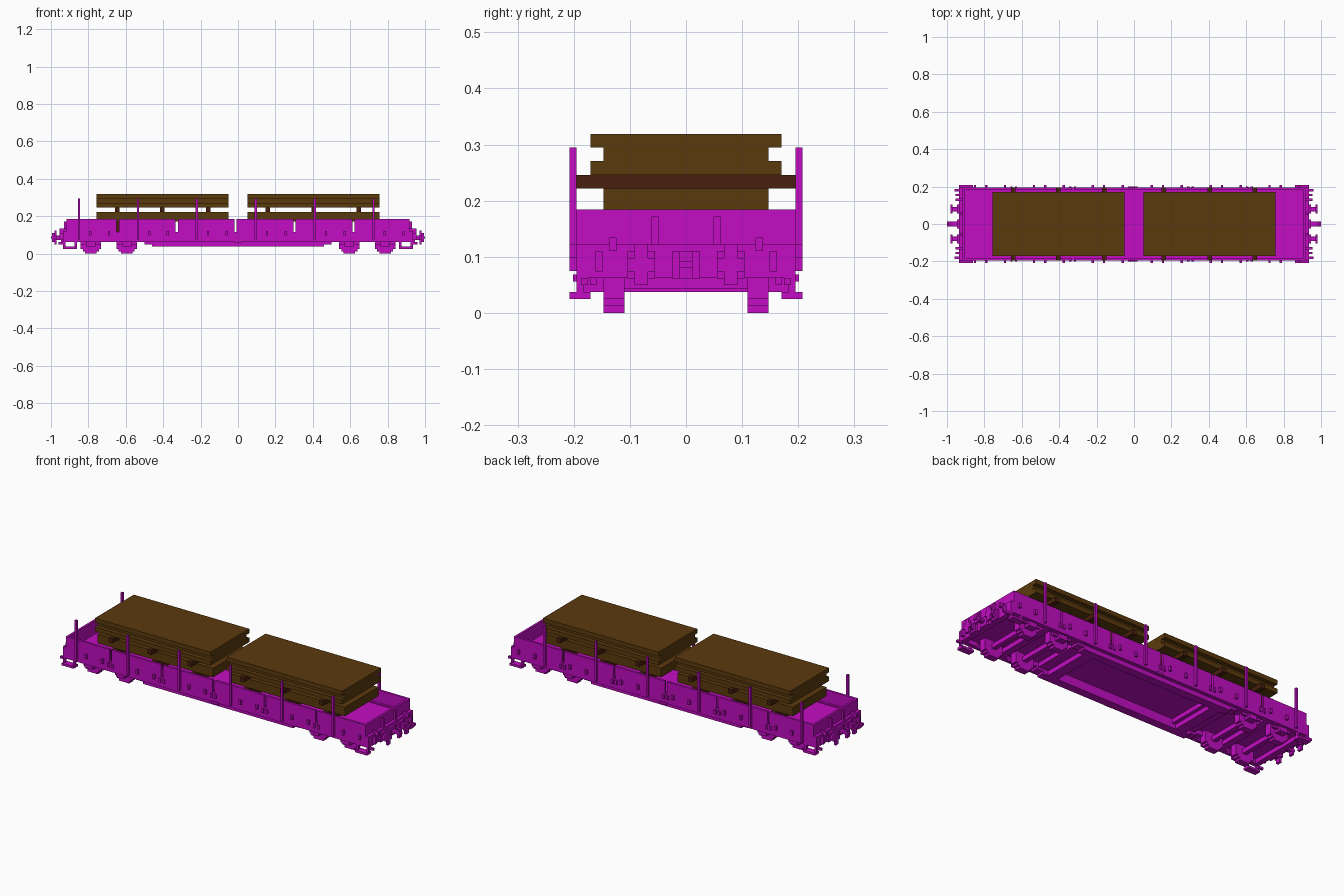
import bpy, bmesh
from mathutils import Matrix, Vector

default_cube = bpy.data.objects.get("Cube")
if default_cube:
    bpy.data.objects.remove(default_cube, do_unlink=True)


def make_material(name, color):
    material = bpy.data.materials.new(name)
    material.use_nodes = True
    material.diffuse_color = (*color, 1)
    for node in material.node_tree.nodes:
        if node.type == 'BSDF_PRINCIPLED':
            node.inputs["Base Color"].default_value = (*color, 1)
    return material


magenta = make_material("magenta paint", (0.54, 0.004, 0.54))
plank_brown = make_material("brown planks", (0.105, 0.042, 0.004))
beam_brown = make_material("dark beams", (0.065, 0.014, 0.004))


def around(centre, half):
    """Range of the given half width around a centre."""
    return centre - half, centre + half


def above(start, size):
    """Range that begins at a value and extends by a size."""
    return start, start + size


def build(name, boxes, material=magenta, mirror_x=True, mirror_y=True):
    """One object from boxes given as x, y and z ranges, repeated by mirroring."""
    bm = bmesh.new()
    for sign_x in (1, -1) if mirror_x else (1,):
        for sign_y in (1, -1) if mirror_y else (1,):
            for ranges in boxes:
                centre = Vector([sum(r) / 2 for r in ranges])
                centre.x *= sign_x
                centre.y *= sign_y
                size = Matrix.Diagonal([high - low for low, high in ranges] + [1])
                bmesh.ops.create_cube(bm, size=1, matrix=Matrix.Translation(centre) @ size)
    mesh = bpy.data.meshes.new(name)
    bm.to_mesh(mesh)
    bm.free()
    mesh.materials.append(material)
    bpy.context.collection.objects.link(bpy.data.objects.new(name, mesh))


# Main levels and block thickness
block = 0.0122
half_block = block / 2
belly, sill, frame_top, deck, rim = 0.037, 0.062, 0.086, 0.11, 0.184
side = 0.195
inside = side - block
end = 0.918
bumper = 0.935
stakes = [-0.85 + 0.315 * i for i in range(6)]
slits = [stake + 0.207 for stake in stakes[:-1]]

# Floor, side sills and end walls
build("floor", [(around(0, end), around(0, inside), (frame_top, deck))],
      mirror_x=False, mirror_y=False)
build("side_sills", [(around(0, bumper), (inside - block, side), (sill, deck + half_block))],
      mirror_x=False)
build("end_walls", [((end - block, end), around(0, side), (sill, rim)),
                    ((end, bumper), around(0, side), (sill, deck + block))],
      mirror_y=False)

# Drop-side panels with narrow slits between them
starts = [-end] + [slit + half_block for slit in slits]
stops = [slit - half_block for slit in slits] + [end]
build("side_panels", [(span, (inside, side), (deck, rim)) for span in zip(starts, stops)],
      mirror_x=False)

# Stakes, hinges and latches along the sides
proud = above(side, block)
build("stakes", [(around(x, half_block), proud, (0.075, 0.295)) for x in stakes],
      mirror_x=False)
build("hinges", [(around(x + shift, half_block), proud, around(deck, block))
                 for x in stakes for shift in (0.06, 0.16)], mirror_x=False)
build("latches", [(around(x + shift, half_block), above(side, half_block), (frame_top, deck))
                  for x in slits for shift in (-block, block)], mirror_x=False)
build("brake_lever", [(around(0, 0.02), above(side, half_block), around(sill, half_block))],
      mirror_x=False)

# Stepped fish-belly frame under the floor
rail = (0.13, 0.175)
build("belly_rails", [(around(0, 0.46 + 0.04 * step), rail, above(belly + step * block, block))
                      for step in range(4)], mirror_x=False)
build("cross_beams", [(around(0.4, 0.03), around(0, rail[0]), (belly, sill)),
                      (around(0.42, 0.07), around(0, rail[0]), (sill, frame_top)),
                      (around(0.69, 0.02), around(0, rail[1]), (sill, frame_top))],
      mirror_y=False)

# Wheelsets with blocky round wheels
radius = 0.055
tread = (0.11, 0.147)
wheels, axles, axle_boxes = [], [], []
for x in (0.595, 0.787):
    for step in range(3):
        width = radius - step * block
        height = radius - (2 - step) * block
        wheels.append((around(x, width), tread, around(radius, height)))
    axles.append((around(x, block), around(0, tread[0]), around(radius, block)))
    axle_boxes.append((around(x, 2 * block), (tread[1], inside), (belly, sill + block)))
    axle_boxes.append((around(x, radius), above(tread[1] + block, block),
                       (sill - block, sill + block)))
build("wheels", wheels)
build("axles", axles, mirror_y=False)
build("axle_boxes", axle_boxes)

# Footsteps at the corners, hung from two straps
step_inner = bumper - 6 * block
footsteps = [((step_inner, bumper), (inside - block, side + block), (belly - block, belly))]
for x in (step_inner, bumper - block):
    footsteps.append((above(x, block), (inside, side), (belly, sill)))
build("footsteps", footsteps)

# Buffers with cross-shaped heads
buffer_y = 0.08
buffer_z = frame_top
head = above(0.97, block)
build("buffers", [((bumper, head[0]), around(buffer_y, block), around(buffer_z, block)),
                  (above(bumper, block), around(buffer_y, 2 * block), around(buffer_z, 2 * block)),
                  (head, around(buffer_y, 2 * block), around(buffer_z, block)),
                  (head, around(buffer_y, block), around(buffer_z, 3 * block))])

# Central coupling
build("coupling", [((bumper, 1), around(0, block), around(buffer_z, half_block)),
                   (above(head[1], block), around(0, block), around(buffer_z, 2 * block)),
                   (above(bumper, block), around(0, 2 * block), around(buffer_z, 2 * block))],
      mirror_y=False)

# Handles and hooks on the end walls
build("end_handles", [(above(end, block), around(radius, half_block), (deck, rim - block)),
                      (above(end, 3 * block), around(rail[0], half_block), above(deck, 2 * block)),
                      (above(end, 3 * block), around(0.155, half_block), (sill + block, deck)),
                      (above(bumper, 2 * block), above(rail[1], block), (sill - block, sill))])

# Two stacks of planks, separated by cross beams
layer = 2 * block
pack_base = 0.246
wide, narrow = 0.17, 0.147
stack = (0.05, 0.757)
planks = [(stack, around(0, narrow), (rim - block, pack_base - layer))]
for i, half_width in enumerate((wide, narrow, wide)):
    planks.append((stack, around(0, half_width), above(pack_base + i * layer, layer)))
build("plank_stacks", planks, plank_brown, mirror_y=False)

beam_positions = (0.16, 0.405, 0.645)
build("stack_beams", [(around(x, block), around(0, side), (pack_base - layer, pack_base))
                      for x in beam_positions], beam_brown, mirror_y=False)
build("floor_beams", [(around(x, block), around(0, wide), (deck, rim - block))
                      for x in beam_positions], beam_brown, mirror_y=False)
